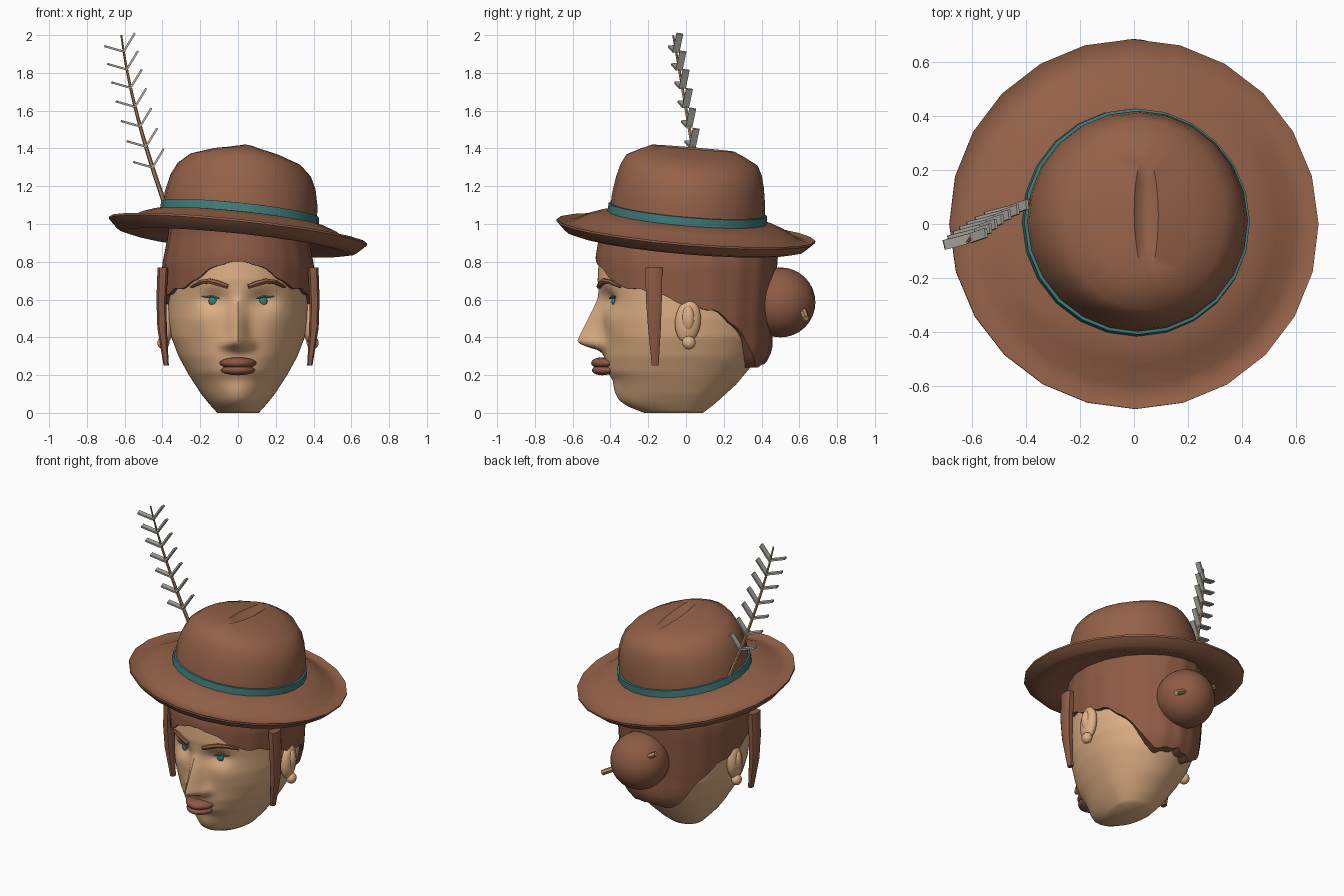
import bpy, bmesh
from math import sin, cos, asin, pi, exp, radians
from mathutils import Vector, Matrix, Euler

if "Cube" in bpy.data.objects:
    bpy.data.objects.remove(bpy.data.objects["Cube"])


def material(name, r, g, b):
    m = bpy.data.materials.new(name)
    m.use_nodes = True
    m.diffuse_color = (r, g, b, 1)
    m.node_tree.nodes["Principled BSDF"].inputs["Base Color"].default_value = (r, g, b, 1)
    return m


FELT = material("brown felt", .30, .122, .066)
HAIR = material("brown hair", .27, .105, .058)
SKIN = material("warm skin", .73, .43, .23)
TEAL = material("teal", .05, .20, .19)
LIP = material("lip brown", .27, .095, .06)
VANE = material("feather grey", .42, .41, .36)
WOOD = material("tan quill", .50, .28, .14)


def finish(name, bm, mat, angle=40):
    bmesh.ops.recalc_face_normals(bm, faces=bm.faces)
    me = bpy.data.meshes.new(name)
    bm.to_mesh(me)
    bm.free()
    me.materials.append(mat)
    me.polygons.foreach_set("use_smooth", [True] * len(me.polygons))
    me.set_sharp_from_angle(angle=radians(angle))
    ob = bpy.data.objects.new(name, me)
    bpy.context.collection.objects.link(ob)
    return ob


def loft(name, rings, mat, angle=40, caps=True):
    bm = bmesh.new()
    rows = [[bm.verts.new(p) for p in ring] for ring in rings]
    n = len(rows[0])
    for a, b in zip(rows, rows[1:]):
        for i in range(n):
            j = (i + 1) % n
            bm.faces.new((a[i], a[j], b[j], b[i]))
    if caps:
        bm.faces.new(rows[0])
        bm.faces.new(rows[-1])
    return finish(name, bm, mat, angle)


def tube(name, pts, radii, mat, sides=8):
    pts = [Vector(p) for p in pts]
    rings = []
    for i, p in enumerate(pts):
        d = pts[min(i + 1, len(pts) - 1)] - pts[max(i - 1, 0)]
        q = d.to_track_quat('Z', 'Y')
        rings.append([p + q @ Vector((radii[i] * cos(2 * pi * k / sides),
                                      radii[i] * sin(2 * pi * k / sides), 0)) for k in range(sides)])
    return loft(name, rings, mat)


def ball(name, loc, size, mat, rot=(0, 0, 0), bend=0, segs=24):
    bm = bmesh.new()
    bmesh.ops.create_uvsphere(bm, u_segments=segs, v_segments=segs // 2, radius=1)
    bm.transform(Matrix.LocRotScale(Vector(loc), Euler(rot), Vector(size)))
    for v in bm.verts:
        v.co.y += bend * v.co.x ** 2
    return finish(name, bm, mat, 60)


def interp(table, t):
    if t <= table[0][0]:
        return table[0][1]
    for (a, u), (b, v) in zip(table, table[1:]):
        if t <= b:
            return u + (v - u) * (t - a) / (b - a)
    return table[-1][1]


# Head: stacked oval sections, with nose, sockets and mouth pushed out or in
WIDTH = [(0, .11), (.05, .155), (.1, .195), (.2, .26), (.3, .315), (.4, .353), (.5, .368), (.7, .37), (.9, .34), (1, .25)]
FRONT = [(0, -.22), (.03, -.295), (.06, -.335), (.175, -.385), (.22, -.42), (.3, -.435), (.6, -.45), (.7, -.468), (.85, -.46), (1, -.38)]
BACK = [(0, .09), (.05, .155), (.15, .265), (.27, .365), (.4, .42), (.6, .44), (.85, .45), (1, .35)]
NOSE = [(.31, 0), (.335, .035), (.355, .105), (.375, .14), (.45, .10), (.55, .045), (.62, .012), (.68, 0)]


def bump(x, z, cx, cz, sx, sz):
    return exp(-((x - cx) / sx) ** 2 - ((z - cz) / sz) ** 2)


def head_point(a, z):
    x = interp(WIDTH, z) * sin(a)
    c = cos(a)
    if c < 0:
        return Vector((x, -interp(BACK, z) * c, z))
    y = interp(FRONT, z) * c
    nose_w = interp([(.33, .055), (.45, .042), (.62, .035)], z)
    y -= interp(NOSE, z) * exp(-(x / nose_w) ** 2)
    y -= .025 * bump(abs(x), z, .065, .365, .025, .03)
    y += .04 * bump(abs(x), z, .13, .6, .07, .05)
    y -= .012 * bump(abs(x), z, .2, .48, .07, .07)
    y -= .02 * bump(x, z, 0, .1, .09, .06)
    return Vector((x, y, z))


def face_at(x, z, out=0):
    p = head_point(asin(x / interp(WIDTH, z)), z)
    p.y -= out
    return p


N = 96
loft("head", [[head_point(2 * pi * k / N, i / 60) for k in range(N)] for i in range(61)], SKIN, 50)

# Hair: shell hanging from the hat down to a hairline that varies round the head
LINE = [(0, .80), (15, .785), (28, .735), (43, .67), (60, .65), (75, .62), (90, .57), (110, .54),
        (125, .46), (137, .36), (147, .27), (160, .24), (180, .27)]
H_WIDTH = [(.24, .35), (.5, .388), (.78, .40), (.95, .367)]
H_FRONT = [(.6, -.475), (.83, -.478), (.95, -.458)]
H_BACK = [(.24, .40), (.29, .44), (.36, .457), (.44, .453), (.6, .465), (.84, .485), (.97, .475)]


def hair_point(a, t, inset=0):
    deg = abs((a * 180 / pi + 180) % 360 - 180)
    low = interp(LINE, deg) + .006 * sin(deg * .35)
    c = cos(a)
    top = .97 + .04 * c - .04 * sin(a)
    z = low + (top - low) * t
    k = 1 + .006 * cos(20 * a) * min(1, deg / 60) - inset
    x = interp(H_WIDTH, z) * sin(a) * k
    y = (interp(H_FRONT, z) if c > 0 else -interp(H_BACK, z)) * c * k
    return Vector((x, y, z))


rows = [[hair_point(2 * pi * k / N, 0, .16) for k in range(N)]]
rows += [[hair_point(2 * pi * k / N, i / 16) for k in range(N)] for i in range(17)]
loft("hair", rows, HAIR, 50, caps=False)
ball("hair_bun", (0, .5, .585), (.185, .185, .185), HAIR, segs=32)
tube("bun_stick", [(.19, .635, .50), (-.17, .57, .70)], [.018, .018], WOOD, 6)

# Features mirrored on both sides
for s, side in ((1, "left"), (-1, "right")):
    lock = [(.77, .398, -.17, .028, .045), (.6, .405, -.17, .027, .042),
            (.45, .402, -.167, .025, .034), (.25, .380, -.163, .014, .018)]
    loft(side + "_side_lock", [[(s * (x + i * w), y + j * d, z) for i, j in
         ((-1, -.6), (-.6, -1), (.6, -1), (1, -.6), (1, .6), (.6, 1), (-.6, 1), (-1, .6))]
         for z, x, y, w, d in lock], HAIR)
    ball(side + "_ear", (s * .378, .01, .485), (.038, .068, .115), SKIN, (radians(-6), 0, 0))
    ball(side + "_ear_fold", (s * .395, .012, .50), (.032, .036, .07), SKIN)
    ball(side + "_ear_lobe", (s * .395, .015, .372), (.032, .036, .036), SKIN)
    ball(side + "_iris", face_at(s * .13, .592), (.026, .012, .024), TEAL, segs=16)
    tube(side + "_lash", [face_at(s * x, z, .003) for x, z in ((.10, .605), (.135, .617), (.17, .612), (.195, .618))],
         [.004, .007, .006, .002], TEAL, 6)
    tube(side + "_eyebrow", [face_at(s * x, z, .006) for x, z in
         ((.055, .668), (.10, .685), (.15, .698), (.20, .692), (.25, .665))],
         [.013, .016, .015, .013, .006], HAIR, 6)

# Lips, bent round the face
ball("upper_lip", (0, -.447, .264), (.098, .055, .03), LIP, bend=4)
ball("lower_lip", (0, -.443, .226), (.09, .055, .027), LIP, bend=4)

# Hat: one lofted brim and crown, with a band, all tilted together
TILT = Matrix.Translation((0, 0, .967)) @ Euler((-.085, .104, 0)).to_matrix().to_4x4()


def hat_ring(rx, ry, z, n=24):
    return [TILT @ Vector((rx * sin(2 * pi * k / n), ry * cos(2 * pi * k / n), z - .967)) for k in range(n)]


brim = [(.38, .94), (.5, .922), (.59, .900), (.64, .912), (.687, .957), (.687, .968),
        (.65, .955), (.6, .967), (.53, 1.005), (.46, 1.03), (.41, 1.035)]
crown = [(.407, .407, 1.13), (.386, .392, 1.225), (.355, .375, 1.29), (.30, .35, 1.34),
         (.19, .28, 1.378), (.045, .22, 1.405), (.02, .12, 1.385)]
loft("hat", [hat_ring(r, r, z) for r, z in brim] + [hat_ring(*c) for c in crown], FELT, 45)
loft("hat_band", [hat_ring(r, r, z) for r, z in ((.40, 1.025), (.424, 1.025), (.420, 1.078), (.40, 1.08))],
     TEAL, 40, caps=False)

# Feather: bowed quill with paired flat barbs
ROOT, MID, TIP = Vector((-.385, .085, 1.10)), Vector((-.535, .005, 1.58)), Vector((-.618, -.068, 2.0))


def quill(t):
    bow = 2 * MID - (ROOT + TIP) / 2
    return ROOT * (1 - t) ** 2 + bow * 2 * t * (1 - t) + TIP * t * t


tube("feather_quill", [quill(i / 8) for i in range(9)], [.013 - .001 * i for i in range(9)], WOOD, 6)
bm = bmesh.new()
for i in range(7):
    base = quill(.20 + .115 * i)
    for tip in (Vector((-.098, -.025, .028)), Vector((.058, .02, .095))):
        along = tip.normalized()
        across = Vector((0, 1, 0)) - along * along.y
        across.normalize()
        frame = Matrix((along, across, along.cross(across))).transposed().to_4x4()
        bmesh.ops.create_cube(bm, size=1, matrix=Matrix.Translation(base + tip / 2) @ frame
                              @ Matrix.Diagonal((tip.length, .036, .011, 1)))
finish("feather_barbs", bm, VANE, 30)
